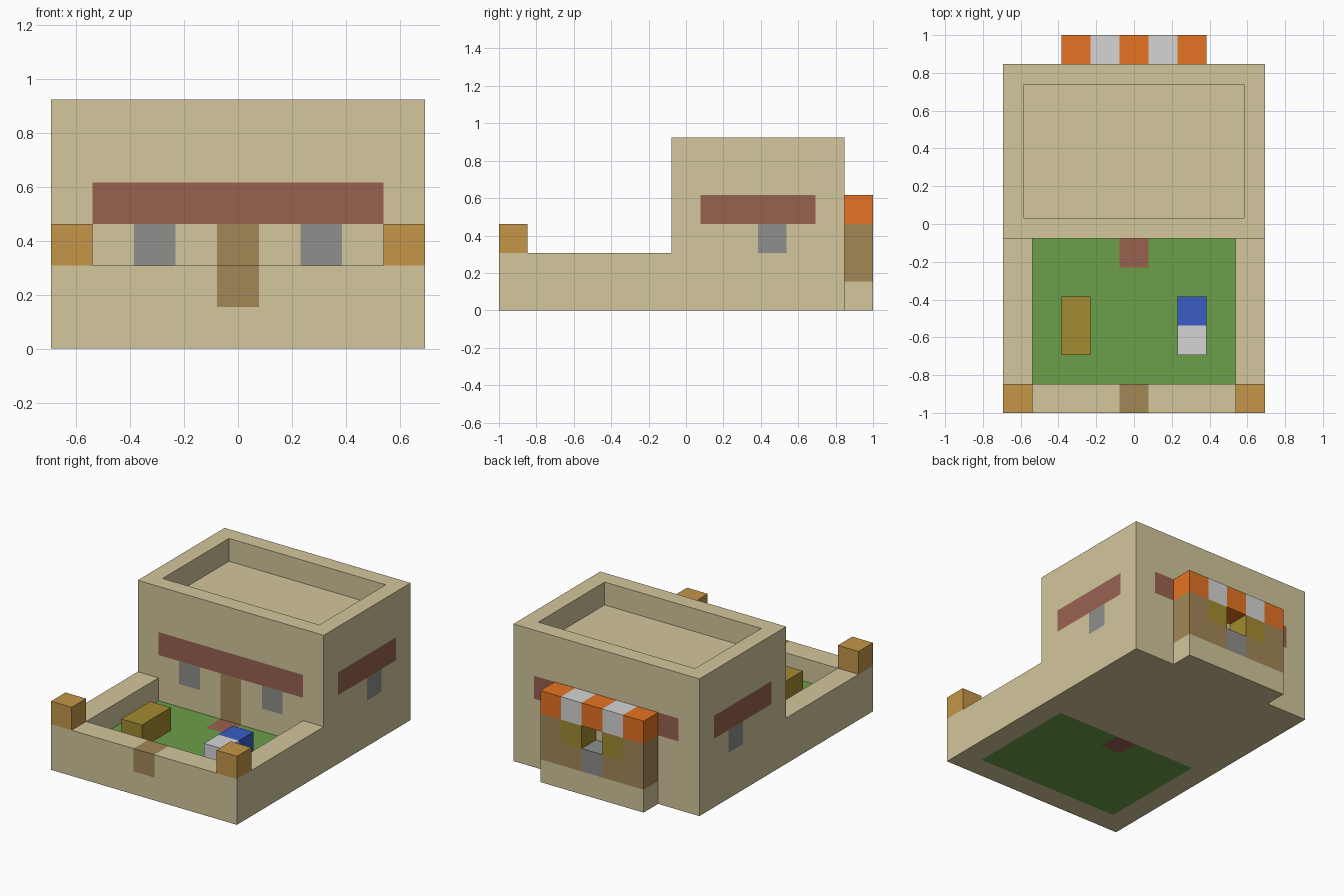
import bpy, bmesh
from mathutils import Vector

if "Cube" in bpy.data.objects:
    bpy.data.objects.remove(bpy.data.objects["Cube"], do_unlink=True)

U = 2 / 13                        # one building block
ORIGIN = Vector((4.5, 6.5, 0))    # plan centre, in blocks


def material(name, rgb):
    linear = [((c / 255 + 0.055) / 1.055) ** 2.4 for c in rgb]
    mat = bpy.data.materials.new(name)
    mat.use_nodes = True
    mat.diffuse_color = (*linear, 1)
    shader = next(n for n in mat.node_tree.nodes if n.type == "BSDF_PRINCIPLED")
    shader.inputs["Base Color"].default_value = (*linear, 1)
    return mat


SAND = material("sandstone", (211, 199, 156))
ORANGE = material("orange_cloth", (230, 115, 35))
WHITE = material("white_cloth", (213, 213, 213))
CLAY = material("red_clay", (153, 98, 80))
WOOD = material("brown_wood", (162, 135, 86))
GREY = material("grey_stone", (142, 144, 140))
LAMP = material("amber_lamp", (195, 150, 72))
GRASS = material("green_grass", (108, 159, 73))
HAY = material("yellow_wood", (163, 139, 48))
BLUE = material("blue_cloth", (56, 92, 198))


def box(name, lo, hi, mat, patches=(), recess=0):
    """Block-unit box; patches are (material, lo, hi) regions cut into its faces."""
    lo, hi = Vector(lo), Vector(hi)
    bm = bmesh.new()
    bmesh.ops.create_cube(bm, size=1)
    for v in bm.verts:
        v.co = Vector([(lo[i] + hi[i]) / 2 + v.co[i] * (hi[i] - lo[i]) for i in range(3)])
    # Sunken top with a one-block rim
    if recess:
        top = max(bm.faces, key=lambda f: f.calc_center_median().z)
        bmesh.ops.inset_region(bm, faces=[top], thickness=1)
        floor = bmesh.ops.extrude_discrete_faces(bm, faces=[top])["faces"][0]
        bmesh.ops.translate(bm, verts=floor.verts, vec=(0, 0, -recess))
    # Cut along patch borders
    for axis in range(3):
        normal = Vector([float(i == axis) for i in range(3)])
        for cut in sorted({p[k][axis] for p in patches for k in (1, 2)}):
            if lo[axis] < cut < hi[axis]:
                geom = bm.verts[:] + bm.edges[:] + bm.faces[:]
                bmesh.ops.bisect_plane(bm, geom=geom, plane_co=normal * cut, plane_no=normal)
    # Colour the faces lying inside each patch
    mats = [mat]
    for colour, a, b in patches:
        if colour not in mats:
            mats.append(colour)
        for f in bm.faces:
            c = f.calc_center_median()
            if all(a[i] - 0.01 <= c[i] <= b[i] + 0.01 for i in range(3)):
                f.material_index = mats.index(colour)
    for v in bm.verts:
        v.co = (v.co - ORIGIN) * U
    bmesh.ops.recalc_face_normals(bm, faces=bm.faces)
    mesh = bpy.data.meshes.new(name)
    bm.to_mesh(mesh)
    bm.free()
    for m in mats:
        mesh.materials.append(m)
    obj = bpy.data.objects.new(name, mesh)
    bpy.context.collection.objects.link(obj)
    return obj


# House: clay bands all round, grey windows, front door, sunken roof
house_patches = [
    (CLAY, (1, 6, 3), (8, 7, 4)),
    (CLAY, (1, 11, 3), (8, 12, 4)),
    (WOOD, (4, 6, 1), (5, 7, 3)),
]
for x in (0, 8):
    house_patches.append((CLAY, (x, 7, 3), (x + 1, 11, 4)))
    house_patches.append((GREY, (x, 9, 2), (x + 1, 10, 3)))
for x in (2, 6):
    house_patches.append((GREY, (x, 6, 2), (x + 1, 7, 3)))
box("house", (0, 6, 0), (9, 12, 6), SAND, house_patches, recess=1)

# Yard: front wall with gate, side walls, corner lamps
box("front_wall", (0, 0, 0), (9, 1, 2), SAND, [(WOOD, (4, 0, 1), (5, 1, 2))])
for side, x in (("right", 0), ("left", 8)):
    box(side + "_wall", (x, 1, 0), (x + 1, 6, 2), SAND)
    box(side + "_lamp", (x, 0, 2), (x + 1, 1, 3), LAMP)

# Lawn with clay doorstep, bench and bed
box("lawn", (1, 1, 0), (8, 6, 1), GRASS, [(CLAY, (4, 5, 0), (5, 6, 1))])
box("bench", (2, 2, 1), (3, 4, 2), HAY)
box("bed", (6, 2, 1), (7, 4, 2), BLUE, [(WHITE, (6, 2, 1), (7, 3, 2))])

# Rear stall: base, counter, hatch sides and striped awning
box("stall_base", (2, 12, 0), (7, 13, 1), SAND)
box("stall_counter", (2, 12, 1), (7, 13, 2), WOOD, [(GREY, (4, 12, 1), (5, 13, 2))])
for side, x, inner in (("right", 2, 3), ("left", 5, 5)):
    box("stall_" + side + "_side", (x, 12, 2), (x + 2, 13, 3), WOOD,
        [(HAY, (inner, 12, 2), (inner + 1, 13, 3))])
box("stall_awning", (2, 12, 3), (7, 13, 4), ORANGE,
    [(WHITE, (x, 12, 3), (x + 1, 13, 4)) for x in (3, 5)])
